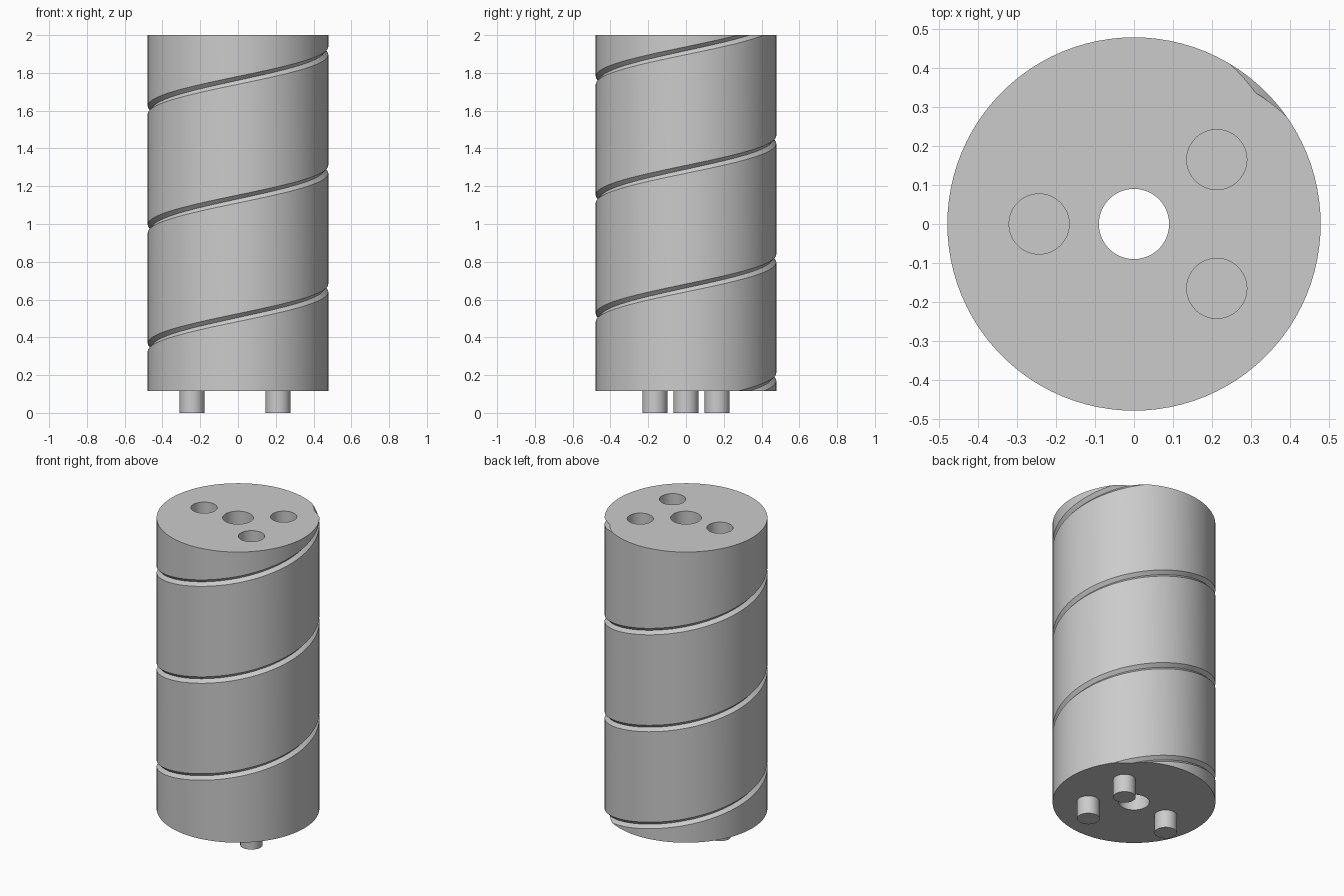
import bpy, bmesh, math
from mathutils import Matrix

cube = bpy.data.objects.get("Cube")
if cube:
    bpy.data.objects.remove(cube, do_unlink=True)

R, BOTTOM, TOP = 0.478, 0.117, 2.0        # drum
PITCH, HALF_W, DEPTH = 0.628, 0.021, 0.02  # spiral groove
SEG = 96
SPOTS = [(0.212, 0.165), (0.212, -0.165), (-0.243, 0.0)]

grey = bpy.data.materials.new("plain grey")
grey.use_nodes = True
colour = (0.6, 0.6, 0.6, 1)
grey.diffuse_color = colour
grey.node_tree.nodes["Principled BSDF"].inputs["Base Color"].default_value = colour


def finish(bm, name):
    bmesh.ops.recalc_face_normals(bm, faces=bm.faces)
    mesh = bpy.data.meshes.new(name)
    bm.to_mesh(mesh)
    bm.free()
    mesh.materials.append(grey)
    obj = bpy.data.objects.new(name, mesh)
    bpy.context.collection.objects.link(obj)
    bpy.ops.object.select_all(action='DESELECT')
    obj.select_set(True)
    bpy.context.view_layer.objects.active = obj
    bpy.ops.object.shade_smooth_by_angle(angle=math.radians(30))
    return obj


def bore(bm, x, y, radius, floor, closed):
    """Wall of a round hole going down from the top, with an optional floor."""
    ring = bmesh.ops.create_circle(bm, segments=48, radius=radius,
                                   matrix=Matrix.Translation((x, y, TOP)))["verts"]
    edges = list({e for v in ring for e in v.link_edges})
    new = bmesh.ops.extrude_edge_only(bm, edges=edges)["geom"]
    low = [v for v in new if isinstance(v, bmesh.types.BMVert)]
    for v in low:
        v.co.z = floor
    if closed:
        rim = [e for e in new if isinstance(e, bmesh.types.BMEdge)
               and all(v in low for v in e.verts)]
        bmesh.ops.edgeloop_fill(bm, edges=rim)


# Drum wall: one helical strip whose profile holds the V groove and the land
bm = bmesh.new()
profile = [(-HALF_W, R), (0, R - DEPTH), (HALF_W, R), (PITCH - HALF_W, R)]
previous = None
for i in range(-2 * SEG, 5 * SEG):
    a = math.radians(45) + math.tau * i / SEG
    z = 0.112 + PITCH * i / SEG
    column = [bm.verts.new((r * math.cos(a), r * math.sin(a), z + dz))
              for dz, r in profile]
    if previous:
        for k in range(3):
            bm.faces.new((previous[k], column[k], column[k + 1], previous[k + 1]))
    previous = column
bmesh.ops.remove_doubles(bm, verts=bm.verts, dist=0.0001)

# Trim the strip flat at both ends
for level, up in ((BOTTOM, -1), (TOP, 1)):
    bmesh.ops.bisect_plane(bm, geom=bm.verts[:] + bm.edges[:] + bm.faces[:],
                           dist=0.00001, plane_co=(0, 0, level),
                           plane_no=(0, 0, up), clear_outer=True)

# Central through hole and three blind sockets
bore(bm, 0, 0, 0.09, BOTTOM, False)
for x, y in SPOTS:
    bore(bm, x, y, 0.077, TOP - 0.13, True)

# End faces
for level, up in ((BOTTOM, -1), (TOP, 1)):
    rims = [e for e in bm.edges if e.is_boundary
            and all(abs(v.co.z - level) < 0.0005 for v in e.verts)]
    bmesh.ops.triangle_fill(bm, edges=rims, use_beauty=True, normal=(0, 0, up))
finish(bm, "grooved_drum")

# Locating pins under the drum
for n, (x, y) in enumerate(SPOTS, 1):
    bm = bmesh.new()
    bmesh.ops.create_cone(bm, cap_ends=True, segments=48, radius1=0.066, radius2=0.066,
                          depth=BOTTOM, matrix=Matrix.Translation((x, y, BOTTOM / 2)))
    finish(bm, f"pin_{n}")
